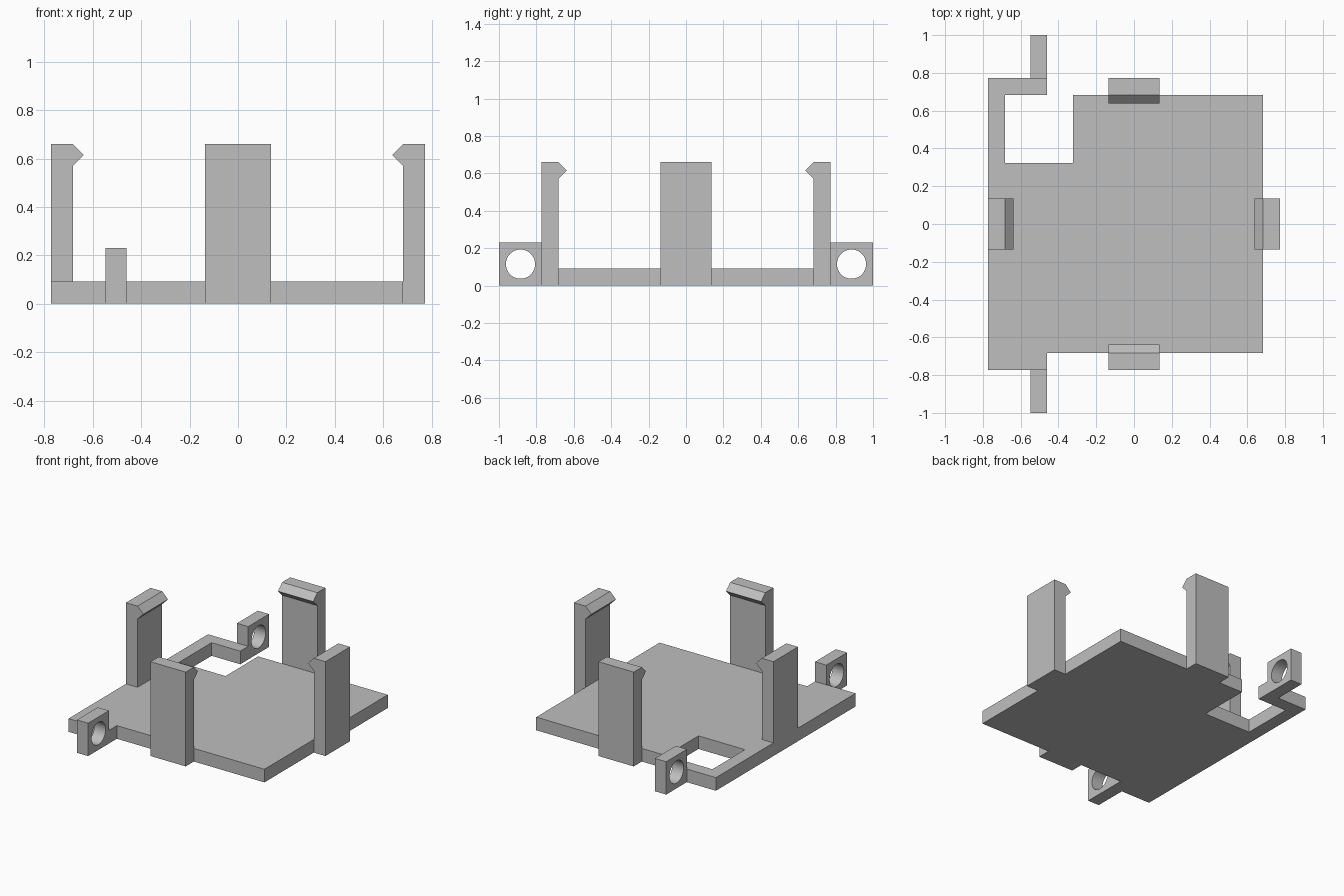
import bpy
import bmesh
from math import cos, sin, pi, radians
from mathutils import Matrix, Vector

cube = bpy.data.objects.get("Cube")
if cube:
    bpy.data.objects.remove(cube, do_unlink=True)

OUTER, INNER = 0.772, 0.682    # outer and inner faces of the clips
PLATE, TOP = 0.092, 0.66       # plate thickness, clip height

grey = bpy.data.materials.new("plain grey")
grey.use_nodes = True
colour = (0.52, 0.52, 0.52, 1)
grey.diffuse_color = colour
grey.node_tree.nodes["Principled BSDF"].inputs["Base Color"].default_value = colour


def finish(name, bm):
    bmesh.ops.recalc_face_normals(bm, faces=bm.faces[:])
    mesh = bpy.data.meshes.new(name)
    bm.to_mesh(mesh)
    bm.free()
    mesh.materials.append(grey)
    obj = bpy.data.objects.new(name, mesh)
    bpy.context.collection.objects.link(obj)
    return obj


def prism(name, points, extrusion, turn=0):
    """Extrude a flat outline, then turn it about the vertical axis."""
    bm = bmesh.new()
    face = bm.faces.new([bm.verts.new(p) for p in points])
    grown = bmesh.ops.extrude_face_region(bm, geom=[face], use_keep_orig=True)
    verts = [g for g in grown["geom"] if isinstance(g, bmesh.types.BMVert)]
    bmesh.ops.translate(bm, verts=verts, vec=Vector(extrusion))
    bmesh.ops.rotate(bm, verts=bm.verts[:], matrix=Matrix.Rotation(turn, 3, "Z"))
    return finish(name, bm)


# Base plate with a notch and a bent arm around the open corner
ARM, NOTCH = -0.46, 0.322
outline = [(-OUTER, -OUTER), (ARM, -OUTER), (ARM, -INNER), (INNER, -INNER),
           (INNER, INNER), (-NOTCH, INNER), (-NOTCH, NOTCH), (-INNER, NOTCH),
           (-INNER, INNER), (ARM, INNER), (ARM, OUTER), (-OUTER, OUTER)]
prism("base_plate", [(x, y, 0) for x, y in outline], (0, 0, PLATE))

# Four upright clips with hooked tips; the right one stands on the plate
WIDTH, HOOK = 0.136, 0.045
for i, side in enumerate(("left", "back", "right", "front")):
    foot = PLATE if side == "right" else 0
    profile = [(OUTER, foot), (OUTER, TOP), (INNER, TOP),
               (INNER - HOOK, TOP - HOOK), (INNER, TOP - 2 * HOOK), (INNER, foot)]
    prism(side + "_clip", [(r, -WIDTH, z) for r, z in profile],
          (0, 2 * WIDTH, 0), i * pi / 2)


def lug(name, y):
    """Square block with a round hole running along x."""
    half, radius, count, z = 0.115, 0.078, 48, 0.115
    bm = bmesh.new()
    loops = []
    for x, is_hole in ((-0.547, False), (ARM, False), (ARM, True), (-0.547, True)):
        loop = []
        for k in range(count):
            c, s = cos(2 * pi * k / count), sin(2 * pi * k / count)
            r = radius if is_hole else half / max(abs(c), abs(s))
            loop.append(bm.verts.new((x, y + r * c, z + r * s)))
        loops.append(loop)
    for a, b in zip(loops, loops[1:] + loops[:1]):
        for k in range(count):
            n = (k + 1) % count
            bm.faces.new((a[k], a[n], b[n], b[k]))
    obj = finish(name, bm)
    bpy.ops.object.select_all(action="DESELECT")
    obj.select_set(True)
    bpy.context.view_layer.objects.active = obj
    bpy.ops.object.shade_smooth_by_angle(angle=radians(30))


# Hinge lugs at the front and back
lug("front_lug", -0.885)
lug("back_lug", 0.885)
